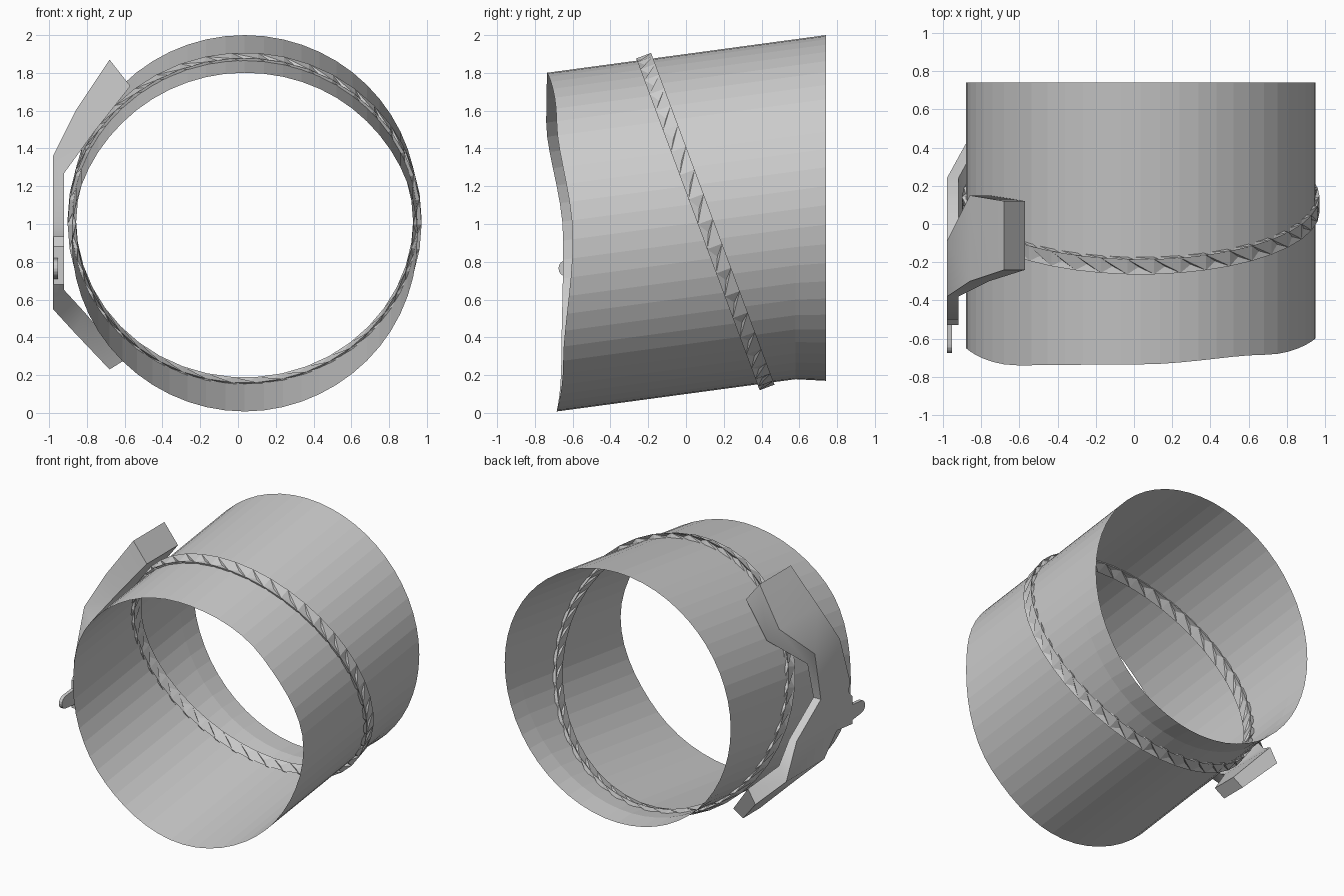
import bpy, bmesh, math
from mathutils import Vector

cube = bpy.data.objects.get("Cube")
if cube:
    bpy.data.objects.remove(cube, do_unlink=True)

GREY = (0.6, 0.6, 0.6, 1)
metal = bpy.data.materials.new("grey")
metal.use_nodes = True
metal.diffuse_color = GREY
metal.node_tree.nodes["Principled BSDF"].inputs["Base Color"].default_value = GREY

CX, RX, SHEAR = 0.035, 0.915, 0.135


def finish(bm, name, smooth=None, fix=True):
    if fix:
        bmesh.ops.recalc_face_normals(bm, faces=bm.faces)
    mesh = bpy.data.meshes.new(name)
    bm.to_mesh(mesh)
    bm.free()
    mesh.materials.append(metal)
    obj = bpy.data.objects.new(name, mesh)
    bpy.context.collection.objects.link(obj)
    if smooth:
        bpy.ops.object.select_all(action="DESELECT")
        obj.select_set(True)
        bpy.context.view_layer.objects.active = obj
        bpy.ops.object.shade_smooth_by_angle(angle=math.radians(smooth))
    return obj


def bridge(bm, a, b, closed=True):
    n = len(a)
    for i in range(n if closed else n - 1):
        j = (i + 1) % n
        bm.faces.new((a[i], a[j], b[j], b[i]))


# Thin open sleeve, sheared upward to the back, with a wavy front rim
RIM = [-0.60, -0.685, -0.735, -0.74, -0.65, -0.66, -0.685, -0.65]


def rim_y(t):
    s = t / math.tau * len(RIM)
    i, f = int(s), s % 1
    f = f * f * (3 - 2 * f)
    n = len(RIM)
    return RIM[i % n] * (1 - f) + RIM[(i + 1) % n] * f


bm = bmesh.new()
rings = []
SEG = 56
for station in (None, 0.0, 0.58, 0.74):
    ring = []
    for k in range(SEG):
        t = math.tau * k / SEG
        y = rim_y(t) if station is None else station
        z = 1.0 + SHEAR * y + 0.9 * math.sin(t)
        if station == 0.74:
            z += 0.03 * min(0, math.sin(t))
        ring.append(bm.verts.new((CX + RX * math.cos(t), y, z)))
    rings.append(ring)
for a, b in zip(rings, rings[1:]):
    bridge(bm, b, a)
finish(bm, "sleeve", fix=False)

# Tilted toothed band: flush triangles alternate with sunken ones
bm = bmesh.new()
TEETH, TILT = 42, 0.372
axis = Vector((0, 1, TILT)).normalized()
frames = []
for k in range(TEETH):
    t = math.tau * k / TEETH
    radial = Vector((math.cos(t), -TILT * math.sin(t), math.sin(t))).normalized()
    z = 1.013 + 0.86 * math.sin(t)
    c = Vector((CX + RX * math.cos(t), 0.1 - TILT * (z - 1.02), z))
    ring = [bm.verts.new(c + radial * r * 0.022 + axis * w * 0.042)
            for r, w in ((1, -1), (1, 1), (-1, 1), (-1, -1))]
    frames.append((ring, c))
for k in range(TEETH):
    (a, ca), (b, cb) = frames[k], frames[(k + 1) % TEETH]
    for i in range(4):
        j = (i + 1) % 4
        bm.faces.new((a[i], a[j], b[j]))
        mid = (a[i].co + b[j].co + b[i].co) / 3
        pit = bm.verts.new(mid.lerp((ca + cb) / 2, 0.6))
        loop = (a[i], b[j], b[i])
        for m in range(3):
            bm.faces.new((loop[m], loop[(m + 1) % 3], pit))
finish(bm, "toothed_band")

# Bent clasp plate: outer x, z, inner x, z, front y, back y
CLASP = [
    (-0.68, 1.87, -0.57, 1.73, -0.24, 0.12),
    (-0.86, 1.60, -0.76, 1.49, -0.30, 0.15),
    (-0.98, 1.36, -0.92, 1.27, -0.38, -0.09),
    (-0.98, 1.00, -0.92, 1.00, -0.50, -0.16),
    (-0.98, 0.80, -0.92, 0.80, -0.44, 0.12),
    (-0.98, 0.55, -0.92, 0.65, -0.20, 0.24),
    (-0.87, 0.43, -0.81, 0.53, -0.03, 0.44),
    (-0.68, 0.23, -0.60, 0.28, 0.12, 0.31),
]
bm = bmesh.new()
rings = []
for xo, zo, xi, zi, y0, y1 in CLASP:
    rings.append([bm.verts.new(p) for p in
                  ((xo, y0, zo), (xo, y1, zo), (xi, y1, zi), (xi, y0, zi))])
for a, b in zip(rings, rings[1:]):
    bridge(bm, a, b)
bm.faces.new(rings[0])
bm.faces.new(rings[-1])
finish(bm, "clasp_plate", smooth=50)

# Lever block and its rounded tab


def slab(name, outline, x0, x1):
    bm = bmesh.new()
    sides = [[bm.verts.new((x, y, z)) for y, z in outline] for x in (x0, x1)]
    bridge(bm, *sides)
    for s in sides:
        bm.faces.new(s)
    return finish(bm, name)


slab("lever_block", [(-0.53, 0.68), (-0.53, 0.88), (-0.42, 1.0), (-0.35, 0.7)], -0.978, -0.92)
arc = [math.pi * (0.5 + i / 8) for i in range(9)]
tab = [(-0.63 + 0.045 * math.cos(t), 0.765 + 0.045 * math.sin(t)) for t in arc]
slab("lever_tab", tab + [(-0.45, 0.70), (-0.45, 0.83)], -0.978, -0.953)
